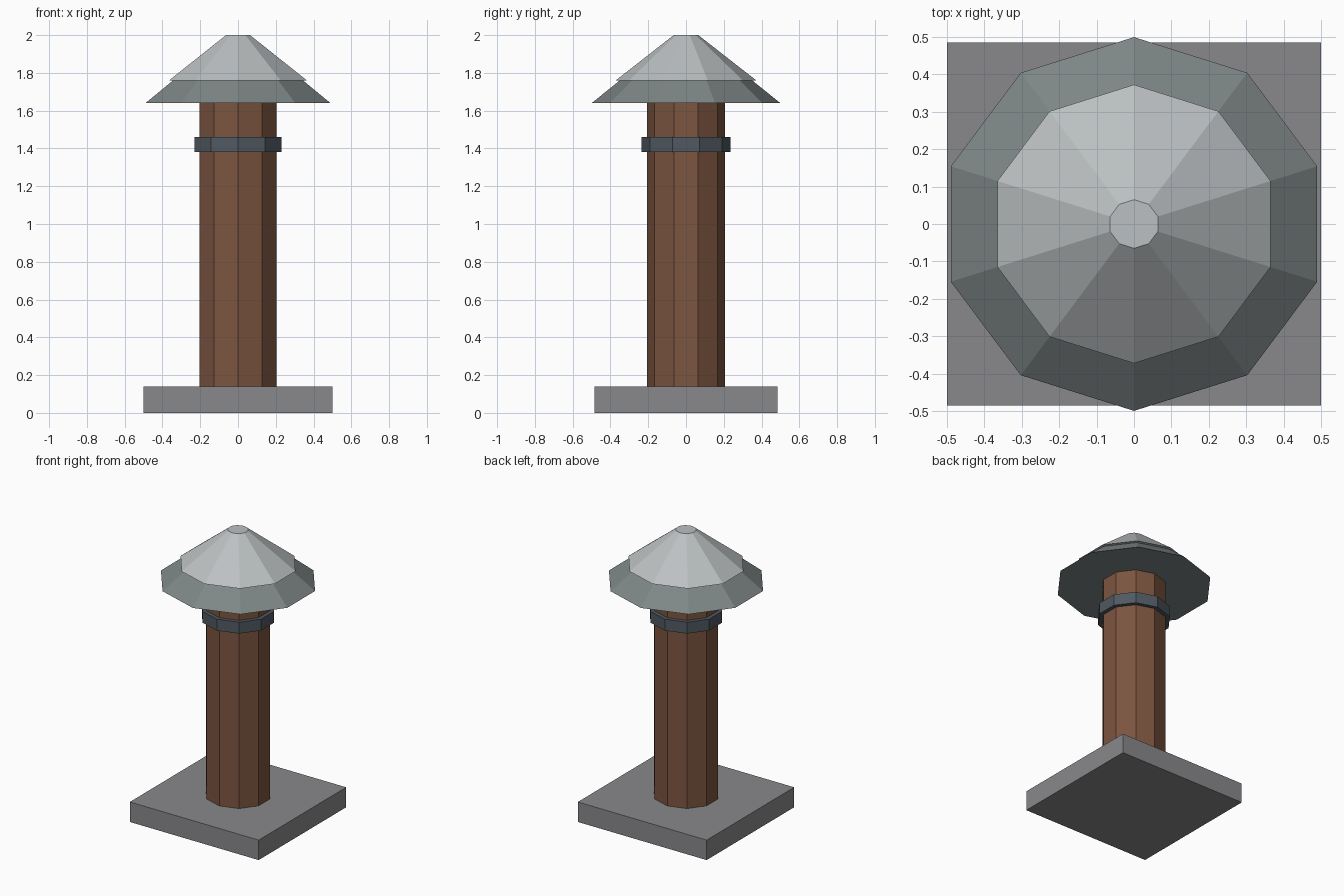
import bpy, bmesh
from math import sin, cos, tau

if "Cube" in bpy.data.objects:
    bpy.data.objects.remove(bpy.data.objects["Cube"])

SIDES = 10
DEPTH = 0.97  # the whole model is slightly narrower in y


def finish(name, bm, color):
    bmesh.ops.recalc_face_normals(bm, faces=bm.faces[:])
    me = bpy.data.meshes.new(name)
    bm.to_mesh(me)
    bm.free()
    ob = bpy.data.objects.new(name, me)
    bpy.context.collection.objects.link(ob)
    mat = bpy.data.materials.new(name + "_paint")
    mat.diffuse_color = (*color, 1)
    mat.use_nodes = True
    mat.node_tree.nodes["Principled BSDF"].inputs["Base Color"].default_value = mat.diffuse_color
    me.materials.append(mat)
    return ob


def frustum(name, r1, z1, r2, z2, color):
    """Closed ten-sided frustum with corners on the y axis."""
    bm = bmesh.new()
    rings = [[bm.verts.new((r * sin(tau * i / SIDES), r * DEPTH * cos(tau * i / SIDES), z))
              for i in range(SIDES)] for r, z in ((r1, z1), (r2, z2))]
    for ring in rings:
        bm.faces.new(ring)
    for i in range(SIDES):
        j = (i + 1) % SIDES
        bm.faces.new((rings[0][i], rings[0][j], rings[1][j], rings[1][i]))
    return finish(name, bm, color)


# Square foot slab
bm = bmesh.new()
bmesh.ops.create_cube(bm, size=1)
for v in bm.verts:
    v.co = (v.co.x, v.co.y * DEPTH, (v.co.z + 0.5) * 0.14)
finish("base_slab", bm, (0.25, 0.25, 0.26))

# Pipe and its clamp band
frustum("pipe", 0.214, 0.13, 0.214, 1.66, (0.20, 0.09, 0.05))
frustum("clamp_band", 0.242, 1.38, 0.242, 1.46, (0.08, 0.10, 0.12))

# Two-tier cap
frustum("cap_lower", 0.515, 1.64, 0.285, 1.82, (0.21, 0.24, 0.24))
frustum("cap_upper", 0.384, 1.76, 0.067, 2.0, (0.50, 0.53, 0.54))
